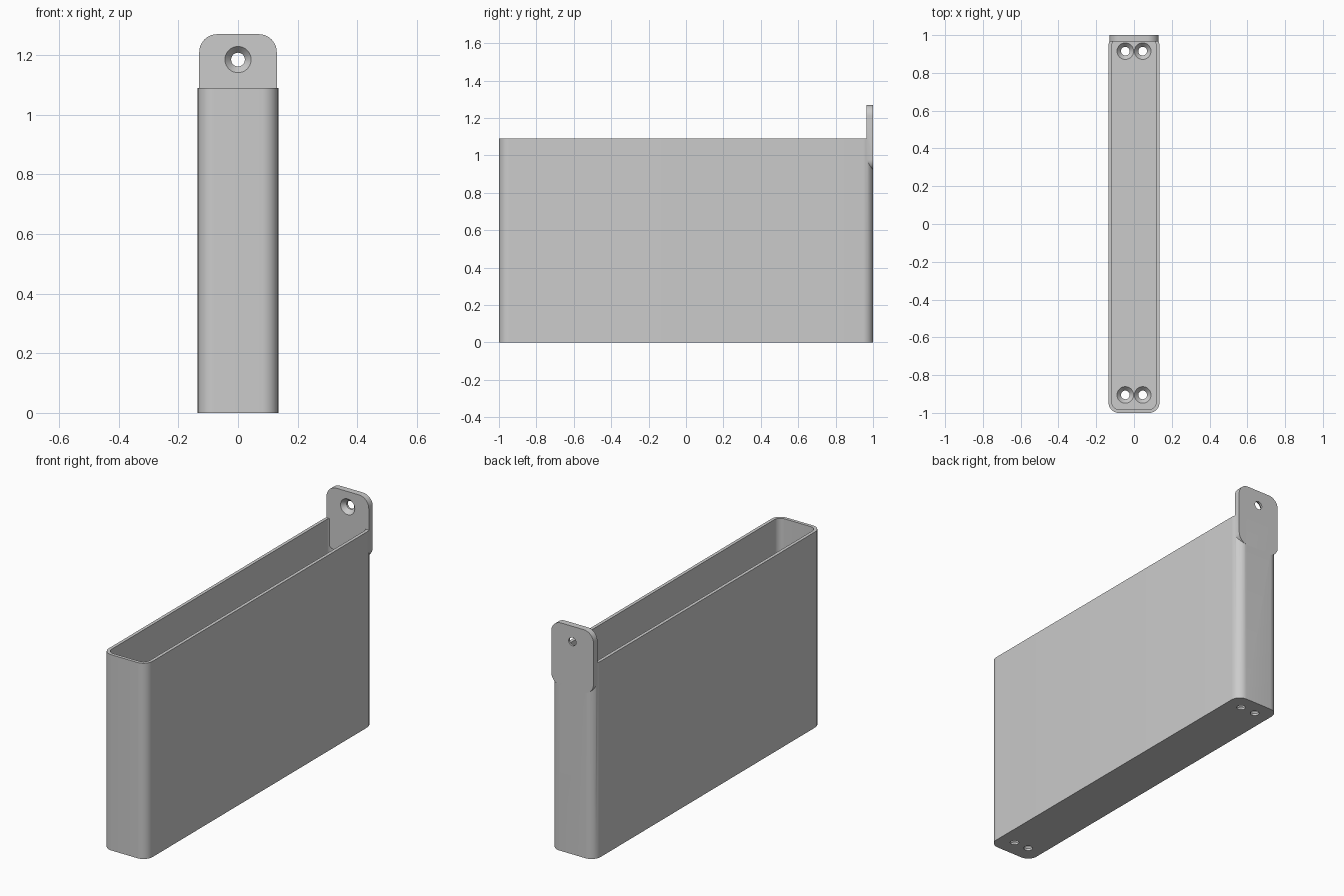
import bpy, bmesh, math
from mathutils import Matrix, Vector

cube = bpy.data.objects.get("Cube")
if cube:
    bpy.data.objects.remove(cube, do_unlink=True)

grey = bpy.data.materials.new("plain grey")
grey.use_nodes = True
colour = (0.6, 0.6, 0.6, 1)
grey.diffuse_color = colour
grey.node_tree.nodes["Principled BSDF"].inputs["Base Color"].default_value = colour


def make_object(name, bm):
    bmesh.ops.recalc_face_normals(bm, faces=bm.faces)
    mesh = bpy.data.meshes.new(name)
    bm.to_mesh(mesh)
    bm.free()
    mesh.materials.append(grey)
    obj = bpy.data.objects.new(name, mesh)
    bpy.context.collection.objects.link(obj)
    return obj


def rounded_prism(name, width, length, radius, height, matrix, steps=10):
    """Rounded rectangle extruded along local z, then placed by matrix."""
    bm = bmesh.new()
    ring = []
    for i, (sx, sy) in enumerate([(1, 1), (-1, 1), (-1, -1), (1, -1)]):
        for k in range(steps + 1):
            a = math.pi / 2 * (i + k / steps)
            ring.append(bm.verts.new((sx * (width / 2 - radius) + radius * math.cos(a),
                                      sy * (length / 2 - radius) + radius * math.sin(a), 0)))
    face = bm.faces.new(ring)
    top = bmesh.ops.extrude_face_region(bm, geom=[face])["geom"]
    bmesh.ops.translate(bm, vec=(0, 0, height),
                        verts=[v for v in top if isinstance(v, bmesh.types.BMVert)])
    bmesh.ops.transform(bm, matrix=matrix, verts=bm.verts)
    return make_object(name, bm)


def screw_cutter(name, matrix, segments=32):
    """Through hole with a countersink opening towards local +z."""
    profile = [(0.023, -0.1), (0.023, -0.024), (0.044, 0), (0.044, 0.03)]
    bm = bmesh.new()
    rings = [[bm.verts.new((r * math.cos(math.tau * k / segments),
                            r * math.sin(math.tau * k / segments), z))
              for k in range(segments)] for r, z in profile]
    for low, high in zip(rings, rings[1:]):
        for k in range(segments):
            n = (k + 1) % segments
            bm.faces.new((low[k], low[n], high[n], high[k]))
    bm.faces.new(rings[0])
    bm.faces.new(rings[-1])
    bmesh.ops.transform(bm, matrix=matrix, verts=bm.verts)
    return make_object(name, bm)


def combine(target, other, operation):
    mod = target.modifiers.new(operation.title(), "BOOLEAN")
    mod.operation, mod.solver, mod.object = operation, "EXACT", other
    bpy.context.view_layer.objects.active = target
    bpy.ops.object.modifier_apply(modifier=mod.name)
    bpy.data.objects.remove(other, do_unlink=True)


# Deep narrow holder, hollowed from above
FLOOR, WALL = 0.035, 0.018
holder = rounded_prism("wall_holder", 0.27, 2, 0.055, 1.09, Matrix())
cavity = rounded_prism("cavity_cutter", 0.27 - 2 * WALL, 2 - 2 * WALL, 0.055 - WALL,
                       1.3, Matrix.Translation((0, 0, FLOOR)))
combine(holder, cavity, "DIFFERENCE")

# Upright mounting tab on the back wall
facing_front = Matrix.Rotation(math.pi / 2, 4, "X")
tab = rounded_prism("mounting_tab", 0.26, 0.35, 0.06, 0.035,
                    Matrix.Translation((0, 1, 1.095)) @ facing_front)
combine(holder, tab, "UNION")

# Countersunk holes: one in the tab, a pair at each end of the floor
holes = [Matrix.Translation((0, 0.965, 1.185)) @ facing_front]
holes += [Matrix.Translation((x, y, FLOOR)) for x in (-0.046, 0.046) for y in (-0.905, 0.915)]
for place in holes:
    combine(holder, screw_cutter("screw_cutter", place), "DIFFERENCE")

bpy.ops.object.select_all(action="DESELECT")
holder.select_set(True)
bpy.context.view_layer.objects.active = holder
bpy.ops.object.shade_smooth_by_angle(angle=math.radians(30))
